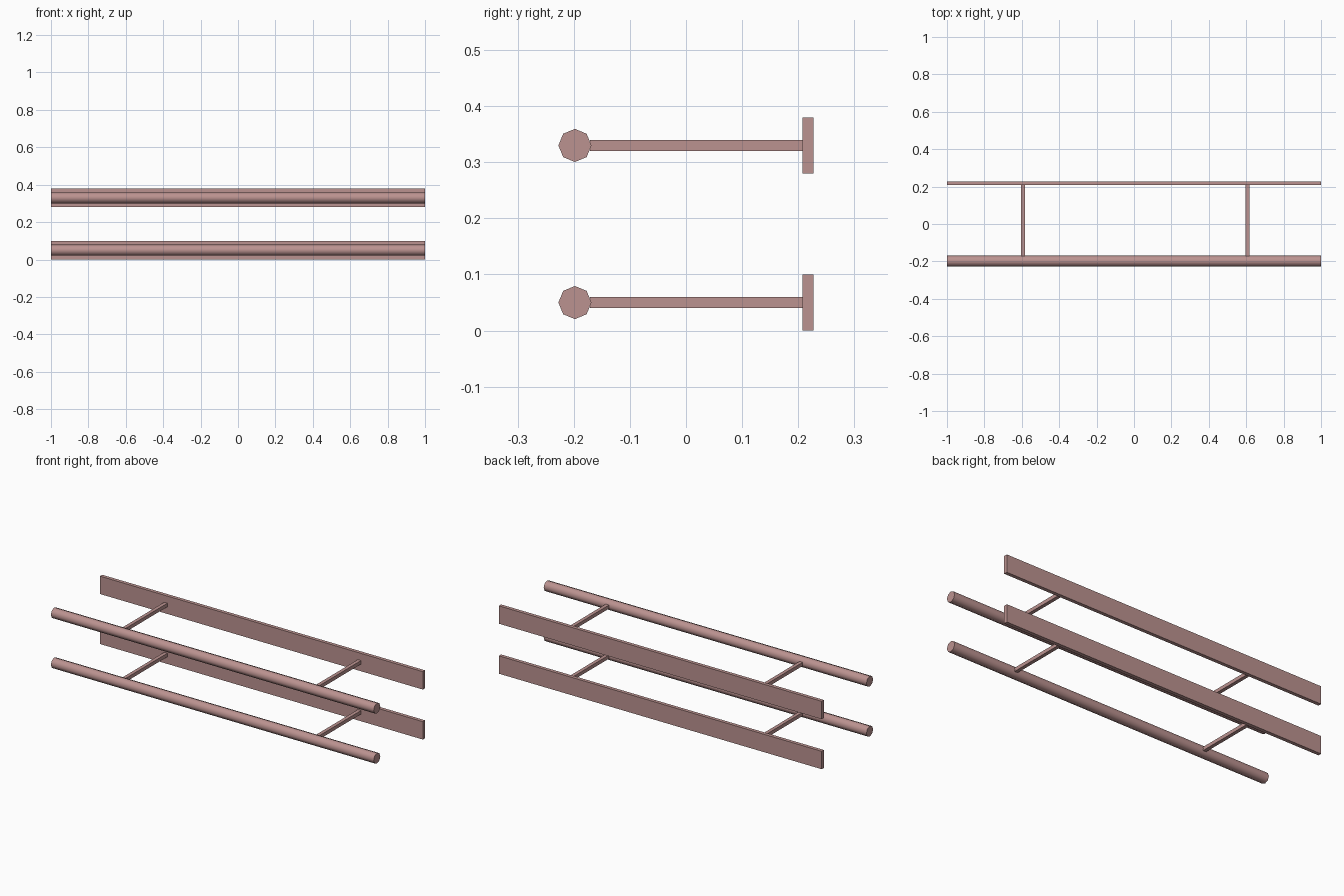
import bpy
from math import pi, radians

if "Cube" in bpy.data.objects:
    bpy.data.objects.remove(bpy.data.objects["Cube"])

mat = bpy.data.materials.new("dusty_rose")
mat.diffuse_color = (0.50, 0.29, 0.28, 1)
mat.use_nodes = True
mat.node_tree.nodes["Principled BSDF"].inputs["Base Color"].default_value = mat.diffuse_color


def box(name, center, size):
    bpy.ops.mesh.primitive_cube_add(size=1, location=center)
    ob = bpy.context.object
    ob.name = name
    ob.scale = size
    bpy.ops.object.transform_apply(location=False, rotation=False, scale=True)
    ob.data.materials.append(mat)


def rail(name, center, radius, length):
    bpy.ops.mesh.primitive_cylinder_add(vertices=8, radius=radius, depth=length,
                                        location=center, rotation=(0, pi / 2, 0))
    ob = bpy.context.object
    ob.name = name
    bpy.ops.object.transform_apply(location=False, rotation=True, scale=False)
    bpy.ops.object.shade_smooth_by_angle(angle=radians(60))
    ob.data.materials.append(mat)


# Two identical tiers: wall board, round rail and two connecting brackets
for tier, z in (("lower", 0.05), ("upper", 0.33)):
    box(f"{tier}_wall_board", (0, 0.2175, z), (2, 0.02, 0.1))
    rail(f"{tier}_rail", (0, -0.198, z), 0.0295, 2)
    for side, x in (("left", -0.593), ("right", 0.607)):
        box(f"{tier}_{side}_bracket", (x, 0.018, z), (0.02, 0.379, 0.02))
